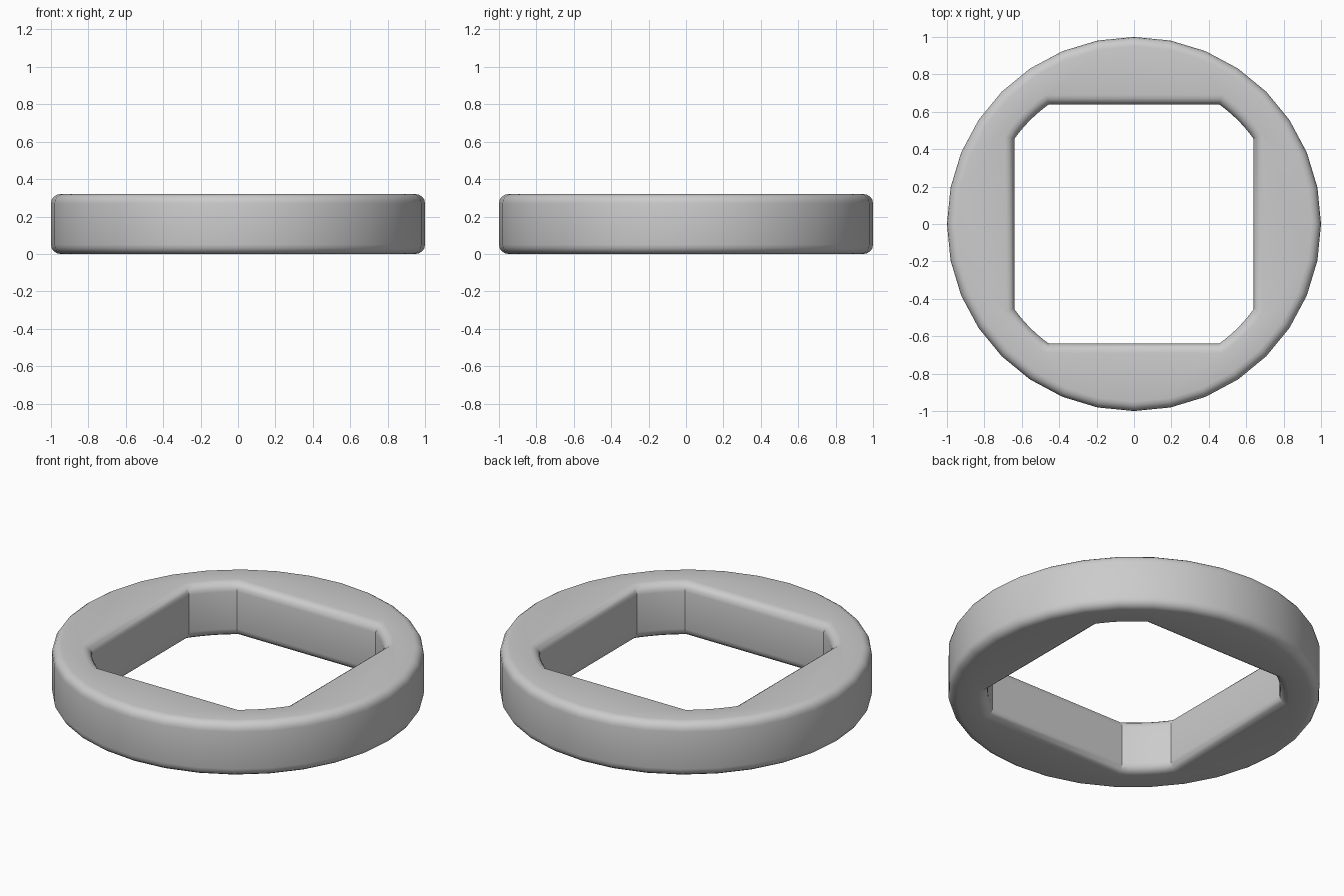
import bpy, bmesh
from math import sin, cos, acos, pi, radians

if "Cube" in bpy.data.objects:
    bpy.data.objects.remove(bpy.data.objects["Cube"])

N = 32            # sides of the outer rim
PER = N // 4      # points per quarter
H = 0.32          # height
B = 0.05          # edge rounding
STEPS = 4


def outer(d):
    # round rim, pulled in by d
    return [((1 - d) * cos(2 * pi * i / N), (1 - d) * sin(2 * pi * i / N)) for i in range(N)]


def inner(d):
    # square opening with arc-cut corners, grown by d
    half, r = 0.64 + d, 0.785 + d
    a0 = acos(half / r)
    pts = []
    for q in range(4):
        for i in range(PER):
            a = q * pi / 2 + a0 + (pi / 2 - 2 * a0) * i / (PER - 1)
            pts.append((r * cos(a), r * sin(a)))
    return pts


# Quarter-round edge profile: (inset, z) from bottom to top
low = [(B * (1 - sin(t)), B * (1 - cos(t))) for t in (pi / 2 * k / STEPS for k in range(STEPS + 1))]
profile = low + [(d, H - z) for d, z in reversed(low)]

# Closed cross-section: up the outside, down the inside
bm = bmesh.new()
loops = [(outer(d), z) for d, z in profile] + [(inner(d), z) for d, z in reversed(profile)]
rings = [[bm.verts.new((x, y, z)) for x, y in pts] for pts, z in loops]
for k, a in enumerate(rings):
    b = rings[(k + 1) % len(rings)]
    for i in range(N):
        j = (i + 1) % N
        bm.faces.new((a[i], a[j], b[j], b[i]))
bmesh.ops.recalc_face_normals(bm, faces=bm.faces)

mesh = bpy.data.meshes.new("ring_body")
bm.to_mesh(mesh)
bm.free()
ring = bpy.data.objects.new("ring_body", mesh)
bpy.context.collection.objects.link(ring)
bpy.context.view_layer.objects.active = ring
ring.select_set(True)
bpy.ops.object.shade_smooth_by_angle(angle=radians(30))
